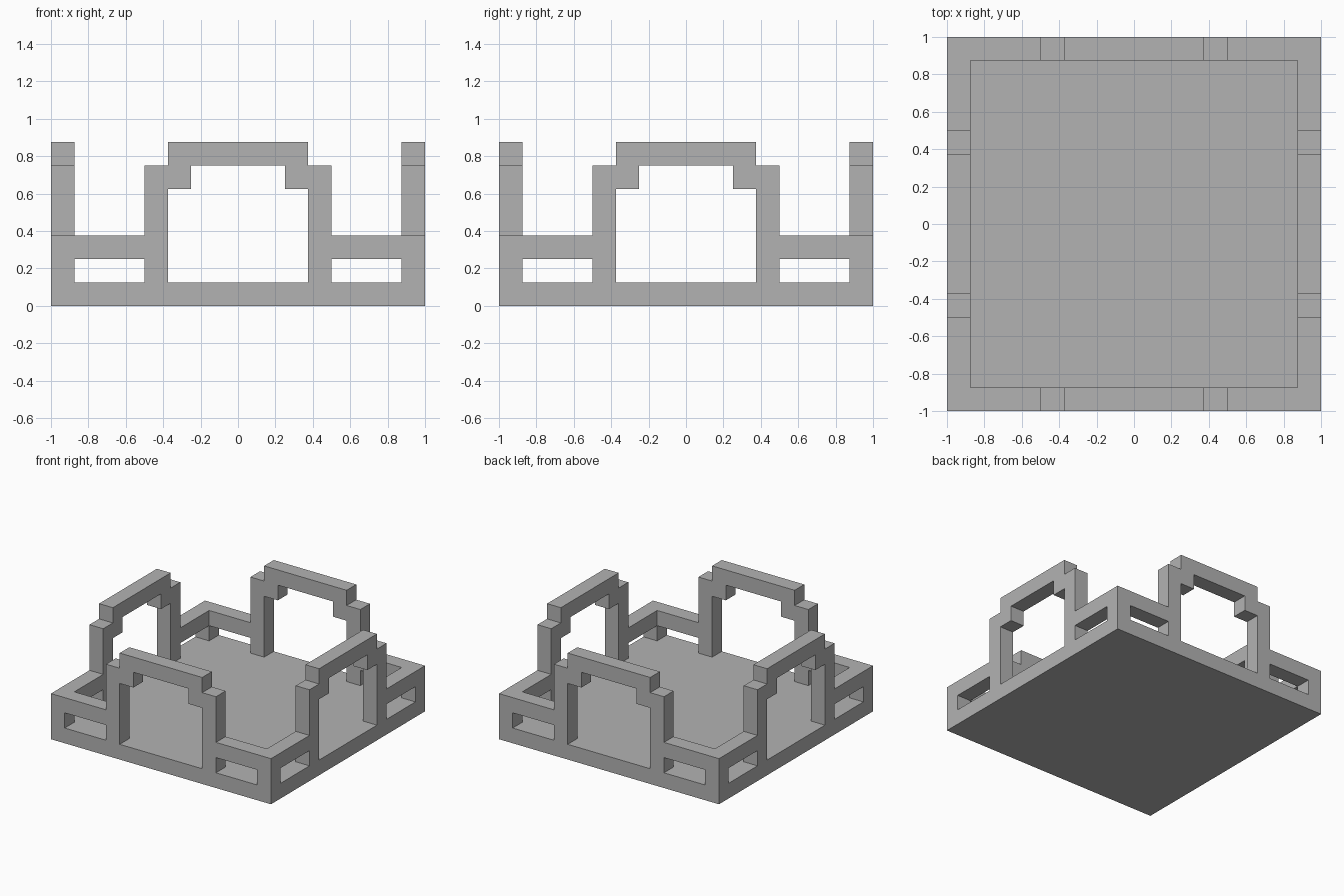
import bpy
from mathutils import Vector

default = bpy.data.objects.get("Cube")
if default:
    bpy.data.objects.remove(default, do_unlink=True)

U = 0.125          # grid module: wall thickness and step size
FAR = 1.2          # cutters overshoot the block


def box(name, lo, hi):
    """Axis-aligned box between two corners."""
    lo, hi = Vector(lo), Vector(hi)
    bpy.ops.mesh.primitive_cube_add(size=1)
    ob = bpy.context.object
    ob.name = name
    for v in ob.data.vertices:
        v.co = Vector((a + b) / 2 + c * (b - a) for a, b, c in zip(lo, hi, v.co))
    return ob


# Solid block that the courtyard is carved from
court = box("walled_courtyard", (-1, -1, 0), (1, 1, 7 * U))
cutters = []


def cut(name, lo, hi):
    ob = box(name, lo, hi)
    ob.hide_render = True
    cutters.append(ob)
    mod = court.modifiers.new(name, "BOOLEAN")
    mod.operation = "DIFFERENCE"
    mod.solver = "EXACT"
    mod.object = ob


def cut_through(name, a, b, z0, z1):
    """Cut a rectangular opening through opposite walls, on both axes."""
    cut(name, (a, -FAR, z0), (b, FAR, z1))
    cut(name, (-FAR, a, z0), (FAR, b, z1))


# Hollow interior above the floor
inner = 1 - U
cut("interior", (-inner, -inner, U), (inner, inner, FAR))

# Corners: low walls, then the step at each gate shoulder
for sx in (-1, 1):
    for sy in (-1, 1):
        for start, z in ((4 * U, 3 * U), (3 * U, 6 * U)):
            x, y = sorted((sx * start, sx * FAR)), sorted((sy * start, sy * FAR))
            cut("corner", (x[0], y[0], z), (x[1], y[1], FAR))

# Stepped gate openings
cut_through("gate_opening", -3 * U, 3 * U, U, 5 * U)
cut_through("gate_top", -2 * U, 2 * U, 4 * U, 6 * U)

# Slots in the low walls
cut_through("right_slot", -inner, -4 * U, U, 2 * U)
cut_through("left_slot", 4 * U, inner, U, 2 * U)

# Merge coplanar faces, bake the carving and drop the cutters
court.modifiers.new("planar", "DECIMATE").decimate_type = "DISSOLVE"
graph = bpy.context.evaluated_depsgraph_get()
mesh = bpy.data.meshes.new_from_object(court.evaluated_get(graph))
court.modifiers.clear()
court.data = mesh
for ob in cutters:
    bpy.data.objects.remove(ob, do_unlink=True)

# Plain stone grey
grey = bpy.data.materials.new("stone_grey")
grey.use_nodes = True
colour = (0.45, 0.45, 0.45, 1)
grey.diffuse_color = colour
grey.node_tree.nodes["Principled BSDF"].inputs["Base Color"].default_value = colour
mesh.materials.clear()
mesh.materials.append(grey)
for face in mesh.polygons:
    face.material_index = 0
    face.use_smooth = False
